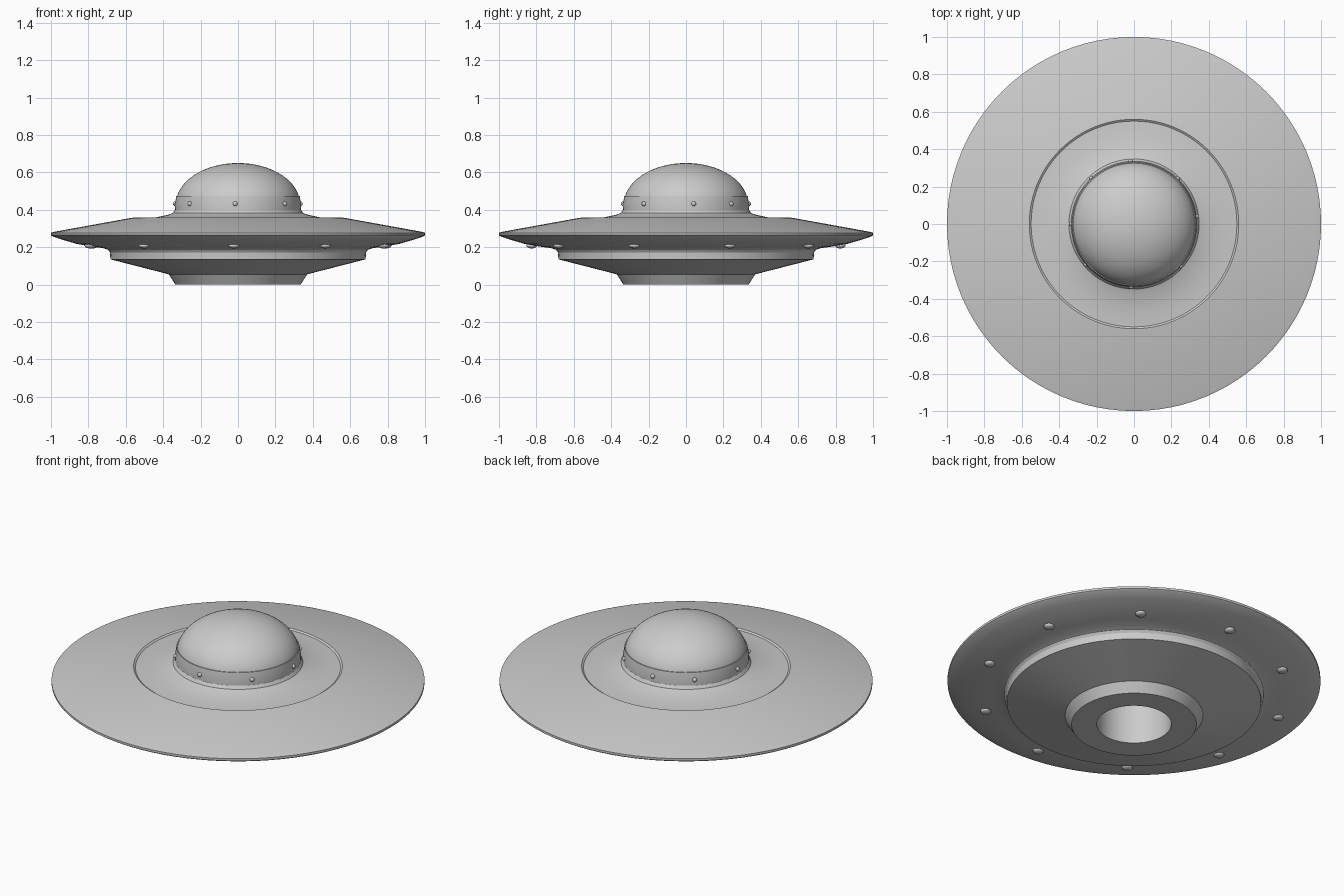
import bpy, bmesh, math

cube = bpy.data.objects.get("Cube")
if cube:
    bpy.data.objects.remove(cube, do_unlink=True)

# One plain metal colour
grey = bpy.data.materials.new("light_grey_metal")
grey.use_nodes = True
grey.diffuse_color = (0.6, 0.6, 0.6, 1)
grey.node_tree.nodes["Principled BSDF"].inputs["Base Color"].default_value = grey.diffuse_color


def finish(name, bm, angle=30):
    mesh = bpy.data.meshes.new(name)
    bm.to_mesh(mesh)
    bm.free()
    mesh.materials.append(grey)
    obj = bpy.data.objects.new(name, mesh)
    bpy.context.collection.objects.link(obj)
    bpy.ops.object.select_all(action='DESELECT')
    obj.select_set(True)
    bpy.context.view_layer.objects.active = obj
    bpy.ops.object.shade_smooth_by_angle(angle=math.radians(angle))
    return obj


def lathe(name, profile, steps=96):
    """Spin a (radius, height) profile around the z axis."""
    bm = bmesh.new()
    verts = [bm.verts.new((r, 0, z)) for r, z in profile]
    edges = [bm.edges.new(pair) for pair in zip(verts, verts[1:])]
    bmesh.ops.spin(bm, geom=verts + edges, cent=(0, 0, 0), axis=(0, 0, 1),
                   angle=math.tau, steps=steps, use_merge=True)
    bmesh.ops.remove_doubles(bm, verts=bm.verts, dist=0.0005)
    bmesh.ops.recalc_face_normals(bm, faces=bm.faces)
    return finish(name, bm)


def lamp_ring(name, angles, ring, height, radius, squash):
    """Place small round lamps around the hull."""
    for i, a in enumerate(angles):
        bm = bmesh.new()
        bmesh.ops.create_uvsphere(bm, u_segments=16, v_segments=10, radius=radius)
        obj = finish(f"{name}_{i + 1}", bm, 60)
        a = math.radians(a)
        obj.location = (ring * math.cos(a), ring * math.sin(a), height)
        obj.scale.z = squash


# Saucer hull: well in the base, stepped belly, thin rim, sloped top and raised ledge
lathe("saucer_hull", [
    (0, 0.25), (0.2, 0.25), (0.2, 0.0), (0.335, 0.0), (0.37, 0.055),
    (0.682, 0.135), (0.685, 0.172), (0.695, 0.186), (0.72, 0.195),
    (0.78, 0.203), (0.86, 0.217), (0.94, 0.24), (0.99, 0.257), (1.0, 0.264),
    (1.0, 0.277), (0.985, 0.282), (0.575, 0.356), (0.56, 0.358), (0.55, 0.351),
    (0.46, 0.355), (0.375, 0.373), (0.348, 0.383), (0.337, 0.4), (0.32, 0.4), (0, 0.4)])

# Band around the foot of the dome
lathe("dome_band", [(0.32, 0.385), (0.336, 0.39), (0.337, 0.43),
                    (0.33, 0.474), (0.31, 0.474)])

# Rounded dome
BASE, HEIGHT, RADIUS = 0.43, 0.22, 0.332
lathe("dome", [(RADIUS * math.cos(t), BASE + HEIGHT * math.sin(t))
               for t in (math.pi / 2 * i / 20 for i in range(21))])

# Lamps under the rim and on the band
lamp_ring("rim_lamp", [268.5 + 36 * k for k in range(10)], 0.825, 0.208, 0.029, 0.5)
lamp_ring("band_lamp", [267.5, 318, 7, 46, 93, 133, 180, 220], 0.335, 0.432, 0.013, 1)
